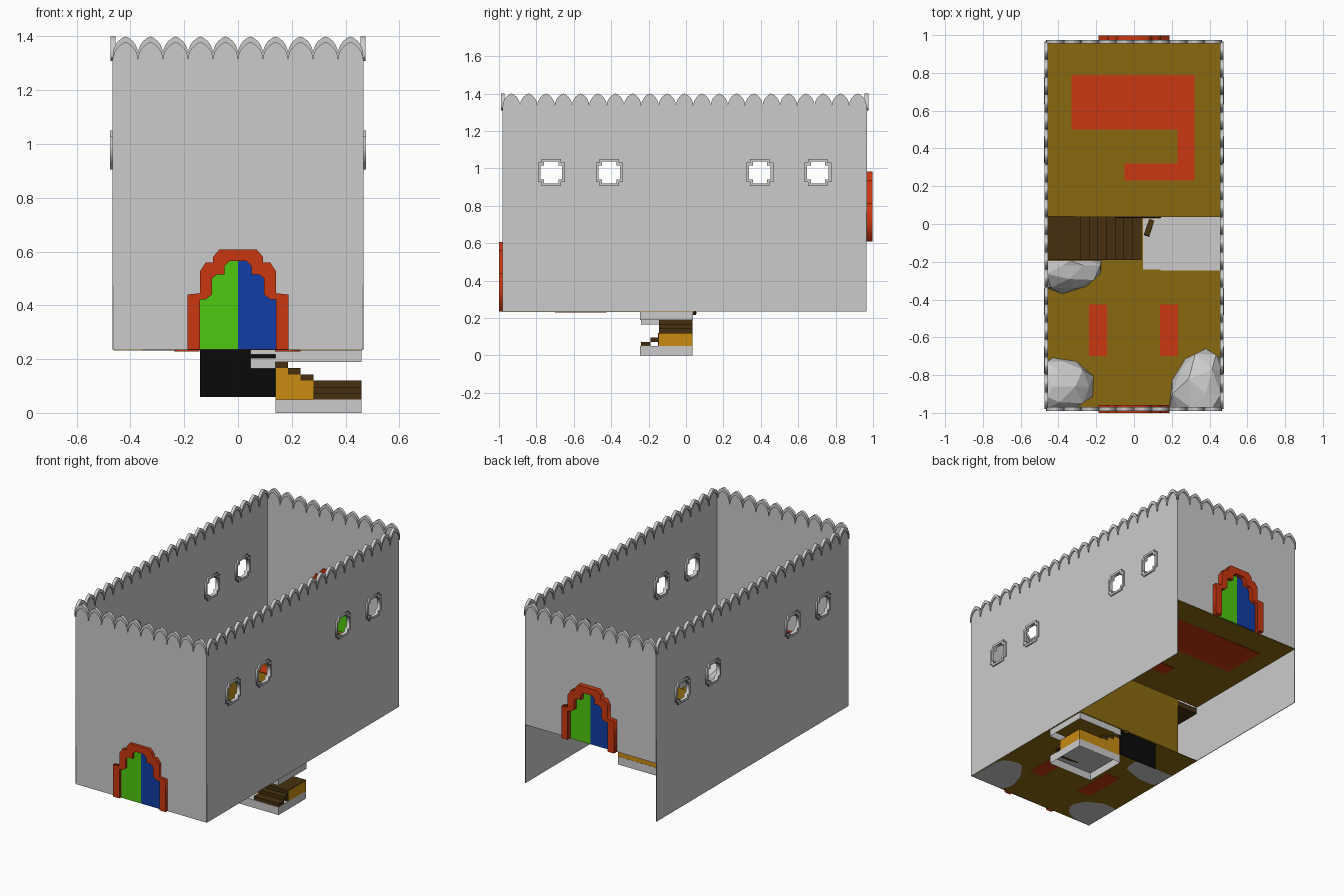
import bpy, bmesh, math, random
from mathutils import Matrix, Vector

if "Cube" in bpy.data.objects:
    bpy.data.objects.remove(bpy.data.objects["Cube"])

random.seed(4)
W, Y0, Y1 = 0.465, -0.98, 0.965      # wall planes
LOW, HIGH = 0.235, 0.61              # floor levels


def mat(name, r, g, b):
    m = bpy.data.materials.new(name)
    m.diffuse_color = (r, g, b, 1)
    m.use_nodes = True
    m.node_tree.nodes["Principled BSDF"].inputs["Base Color"].default_value = m.diffuse_color
    return m


RED = mat("red", .578, .038, .005)
OCHRE = mat("ochre", .254, .144, .005)
GOLD = mat("gold", .578, .262, .006)
BROWN = mat("brown", .058, .03, .005)
GREEN = mat("green", .076, .578, .005)
BLUE = mat("blue", .005, .048, .38)
BLACK = mat("black", .003, .003, .003)


def add(name, me, m=None):
    ob = bpy.data.objects.new(name, me)
    bpy.context.collection.objects.link(ob)
    if m:
        me.materials.append(m)
    return ob


def plate(name, loops, frame, thick, m=None):
    """Filled outline (extra loops are holes) given a thickness, placed by a matrix."""
    cu = bpy.data.curves.new(name, 'CURVE')
    cu.dimensions, cu.fill_mode, cu.extrude = '2D', 'BOTH', thick / 2
    for pts in loops:
        s = cu.splines.new('POLY')
        s.points.add(len(pts) - 1)
        for p, (u, v) in zip(s.points, pts):
            p.co = (u, v, 0, 1)
        s.use_cyclic_u = True
    tmp = bpy.data.objects.new(name + "_tmp", cu)
    bpy.context.collection.objects.link(tmp)
    bpy.context.view_layer.update()
    me = bpy.data.meshes.new_from_object(tmp.evaluated_get(bpy.context.evaluated_depsgraph_get()))
    bpy.data.objects.remove(tmp)
    me.transform(frame)
    me.materials.clear()
    return add(name, me, m)


def box(name, x0, x1, y0, y1, z0, z1, m=None, open_bottom=False):
    bm = bmesh.new()
    bmesh.ops.create_cube(bm, size=1)
    for v in bm.verts:
        v.co = ((x0 + x1) / 2 + v.co.x * (x1 - x0), (y0 + y1) / 2 + v.co.y * (y1 - y0),
                (z0 + z1) / 2 + v.co.z * (z1 - z0))
    if open_bottom:
        bm.normal_update()
        bmesh.ops.delete(bm, geom=[f for f in bm.faces if f.normal.z < -.9], context='FACES')
    me = bpy.data.meshes.new(name)
    bm.to_mesh(me)
    bm.free()
    return add(name, me, m)


def facing_y(y):      # outline (x, z) on a plane of constant y
    return Matrix(((1, 0, 0, 0), (0, 0, -1, y), (0, 1, 0, 0), (0, 0, 0, 1)))


def facing_x(x):      # outline (y, z) on a plane of constant x
    return Matrix(((0, 0, 1, x), (1, 0, 0, 0), (0, 1, 0, 0), (0, 0, 0, 1)))


def flat(z):
    return Matrix.Translation((0, 0, z))


def scallops(a, b, n, base, top):
    """Row of pointed arches from a to b."""
    pts, w = [], (b - a) / n
    ts = [-1, -.95, -.82, -.62, -.4, -.2, 0, .2, .4, .62, .82, .95]
    for i in range(n):
        for t in ts:
            f = math.sqrt(max(0, 1 - ((abs(t) + .5) / 1.5) ** 2)) / math.sqrt(1 - 1 / 9)
            pts.append((a + w * (i + .5 + t / 2), base + (top - base) * f))
    return pts + [(b, base)]


def mirrored(half, z):
    return [(x, z + h) for x, h in half] + [(-x, z + h) for x, h in reversed(half)]


# stepped door arch, right halves
INNER = [(.142, 0), (.142, .187), (.12, .187), (.097, .205), (.097, .265), (.078, .28),
         (.05, .28), (.05, .31), (.03, .33)]
OUTER = [(.187, 0), (.187, .205), (.142, .21), (.142, .29), (.12, .325), (.093, .325),
         (.093, .345), (.07, .372)]

# end walls with doors, and their crests
for end, y, z, s in (("front", Y0, LOW, 1), ("back", Y1 + .012, HIGH, -1)):
    wy = Y0 if s == 1 else Y1
    door = mirrored(INNER, z)
    top = scallops(-W, W, 10, 1.335, 1.4)
    plate(end + "_wall", [[(W, z)] + door + [(-W, z)] + top], facing_y(wy), .004)
    plate(end + "_crest", [top + scallops(-W, W, 10, 1.308, 1.378)[::-1]], facing_y(wy), .02)
    plate(end + "_door_frame", [mirrored(OUTER, z) + door[::-1]], facing_y(y), .042, RED)
    for side, m in ((-1, GREEN), (1, BLUE)):
        k = side * s
        leaf = [(k * x, z + h) for x, h in INNER] + [(0, z + .33), (0, z)]
        plate(f"{end}_door_{m.name}", [leaf], facing_y(wy), .012, m)


# side walls with notched windows
def notched(c, r, n):
    q = [(r, r - n), (r - n, r - n), (r - n, r)]
    pts = q + [(-x, y) for x, y in q[::-1]]
    pts += [(-x, -y) for x, y in pts]
    return [(c + x, .978 + y) for x, y in pts]


WINDOWS = (-.72, -.41, .395, .705)
for side, x in (("left", -W), ("right", W)):
    top = scallops(Y0, Y1, 21, 1.335, 1.4)
    holes = [notched(c, .058, .02) for c in WINDOWS]
    plate(side + "_wall", [[(Y1, LOW), (Y0, LOW)] + top] + holes, facing_x(x), .004)
    plate(side + "_crest", [top + scallops(Y0, Y1, 21, 1.308, 1.378)[::-1]], facing_x(x), .02)
    for i, c in enumerate(WINDOWS):
        plate(f"{side}_window_frame_{i}", [notched(c, .072, .02), notched(c, .058, .02)],
              facing_x(x), .022)

# floors, the riser between them and the dark doorway
box("lower_floor", -W, W, Y0, .04, LOW - .002, LOW + .002, OCHRE)
box("upper_floor", -W, W, .04, Y1, HIGH - .002, HIGH + .002, OCHRE)
box("floor_riser", -.315, W, .038, .042, LOW, HIGH, OCHRE)
box("dark_doorway", -.142, .142, .032, .036, .06, .39, BLACK)

# carpets
for x in (-.19, .185):
    box("lower_carpet", x - .047, x + .047, -.7, -.425, .229, .241, RED)
plate("upper_carpet", [[(-.33, .79), (.32, .79), (.32, .23), (-.05, .23), (-.05, .32),
                        (.23, .32), (.23, .5), (-.33, .5)]], flat(HIGH), .012, RED)

# main stair up to the landing
N = 7
for i in range(N):
    x1 = .04 - i * .046
    z = LOW + (i + 1) * .049
    box(f"stair_step_{i}", x1 - .046, x1, -.19, .036, z - .049, z, BROWN)
    if i:
        box(f"stair_core_{i}", x1 - .046, x1, -.188, .034, LOW, z - .049, GOLD)
box("stair_landing", -W, -.282, -.19, .04, .565, .6, BROWN)

# cellar stair below the floor
box("cellar_platform", .14, .46, -.245, .035, 0, .05, None, True)
box("cellar_ceiling_slab", .14, .46, -.245, .038, .19, .24, None, True)
box("cellar_landing", .28, .46, -.145, .034, .05, .116, GOLD)
box("cellar_landing_tread", .28, .46, -.146, .034, .116, .12, BROWN)
box("cellar_step_low", .28, .46, -.24, -.19, .05, .072, BROWN)
box("cellar_step_mid", .28, .46, -.19, -.146, .072, .096, BROWN)
box("cellar_landing_riser", .28, .46, -.149, -.145, .05, .12, BROWN)
for i in range(3):
    x1 = .28 - i * .047
    z = .12 + (i + 1) * .0235
    box(f"cellar_stair_core_{i}", x1 - .047, x1, -.145, .034, .05, z - .0235, GOLD)
    box(f"cellar_stair_step_{i}", x1 - .047, x1, -.145, .034, z - .0235, z, BROWN)

# small ledge and tilted plank beside the stair
box("stair_ledge", .047, .14, -.24, .03, .165, .205)
box("stair_ledge_top", .047, .14, -.24, .03, .218, .24)
plank = box("tilted_plank", -.015, .015, -.06, .06, -.009, .009, BROWN)
plank.location = (.085, -.005, .238)
plank.rotation_euler = (math.radians(-14), 0, math.radians(-18))


# rubble heaps
def rubble(name, c, r, ymax=9):
    bm = bmesh.new()
    bmesh.ops.create_icosphere(bm, subdivisions=2, radius=1)
    for v in bm.verts:
        p = v.co * random.uniform(.88, 1.06)
        v.co = (max(-W + .003, min(W - .003, c[0] + p.x * r[0])),
                max(Y0 + .003, min(ymax, c[1] + p.y * r[1])), max(.232, LOW + p.z * r[2]))
    bmesh.ops.remove_doubles(bm, verts=bm.verts, dist=.0005)
    me = bpy.data.meshes.new(name)
    bm.to_mesh(me)
    bm.free()
    add(name, me)


rubble("rubble_front_left", (-.43, -.86), (.22, .17, .14))
rubble("rubble_front_right", (.38, -.9), (.2, .25, .16))
rubble("rubble_by_stair", (-.38, -.22), (.24, .15, .16), -.192)
